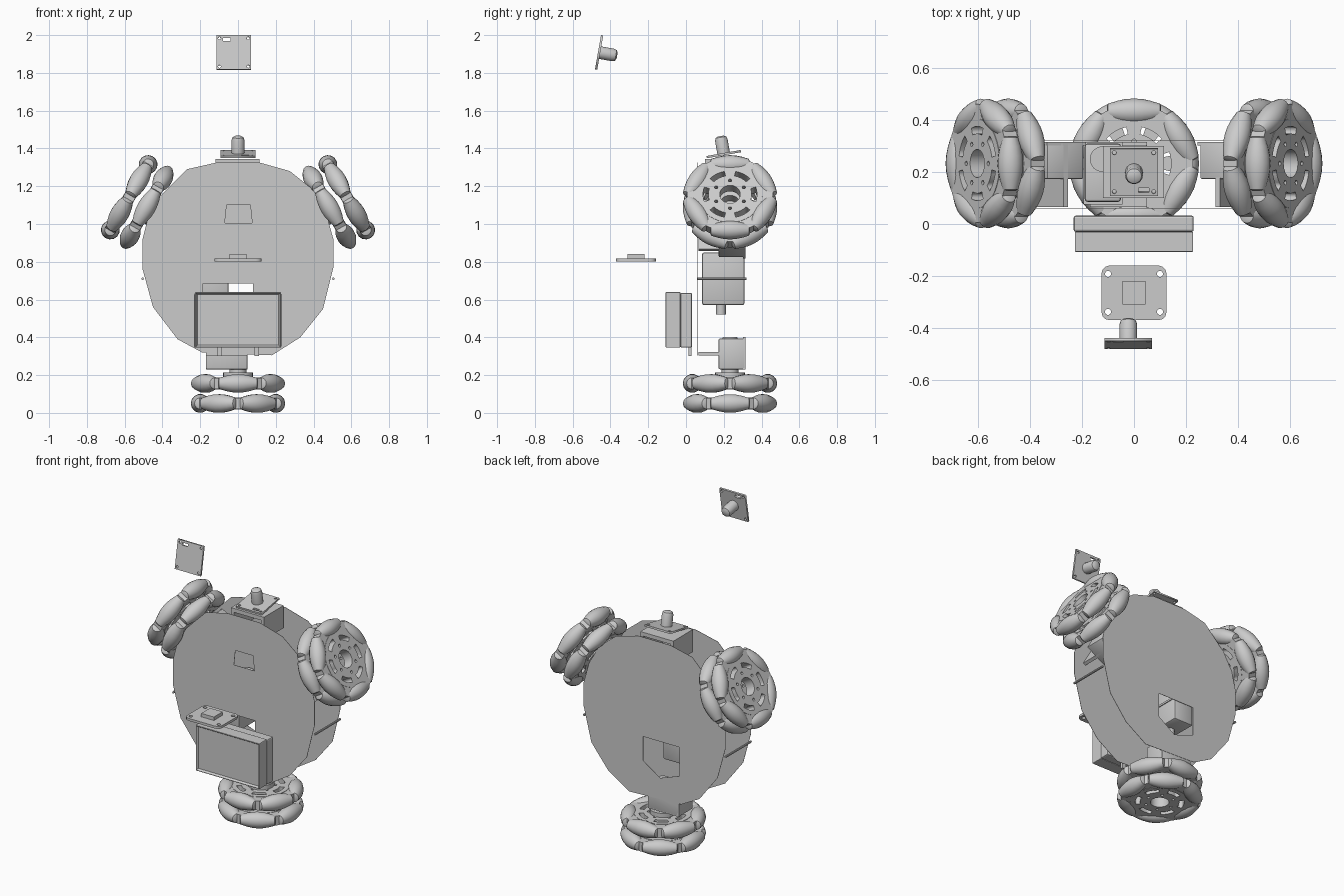
import bpy, bmesh
from math import pi, sin, cos, radians
from mathutils import Matrix, Vector

if "Cube" in bpy.data.objects:
    bpy.data.objects.remove(bpy.data.objects["Cube"])

T = lambda x, y, z: Matrix.Translation((x, y, z))
R = lambda deg, ax: Matrix.Rotation(radians(deg), 4, ax)
FRONT = R(90, 'X')                      # drawing plane xy -> xz


def finish(name, bm, m=Matrix(), smooth=True):
    bmesh.ops.recalc_face_normals(bm, faces=bm.faces)
    me = bpy.data.meshes.new(name)
    bm.to_mesh(me)
    bm.free()
    me.transform(m)
    ob = bpy.data.objects.new(name, me)
    bpy.context.collection.objects.link(ob)
    if smooth:
        bpy.ops.object.select_all(action='DESELECT')
        ob.select_set(True)
        bpy.context.view_layer.objects.active = ob
        bpy.ops.object.shade_smooth_by_angle(angle=radians(35))
    return ob


def add_box(bm, x0, x1, y0, y1, z0, z1, bevel=0.0):
    m = T((x0+x1)/2, (y0+y1)/2, (z0+z1)/2) @ Matrix.Diagonal((x1-x0, y1-y0, z1-z0, 1))
    vs = bmesh.ops.create_cube(bm, size=1, matrix=m)['verts']
    if bevel:
        es = list({e for v in vs for e in v.link_edges})
        bmesh.ops.bevel(bm, geom=es, offset=bevel, segments=2, profile=0.5, affect='EDGES')


def add_lathe(bm, profile, m=Matrix(), seg=16):
    """Closed solid of revolution about local z from (radius, z) points."""
    rings = [[bm.verts.new(m @ Vector((r*cos(2*pi*i/seg), r*sin(2*pi*i/seg), z)))
              for i in range(seg)] for r, z in profile]
    for a, b in zip(rings, rings[1:]):
        for i in range(seg):
            j = (i+1) % seg
            bm.faces.new((a[i], a[j], b[j], b[i]))
    bm.faces.new(rings[0][::-1])
    bm.faces.new(rings[-1])


def circle(x, y, r, n=12):
    return [(x+r*cos(2*pi*i/n), y+r*sin(2*pi*i/n)) for i in range(n)]


def rect(x0, x1, y0, y1):
    return [(x0, y0), (x1, y0), (x1, y1), (x0, y1)]


def rounded(x0, x1, y0, y1, r):
    pts = []
    for cx, cy, a in ((x1-r, y1-r, 0), (x0+r, y1-r, 90), (x0+r, y0+r, 180), (x1-r, y0+r, 270)):
        pts += [(cx+r*cos(radians(a+t)), cy+r*sin(radians(a+t))) for t in (0, 30, 60, 90)]
    return pts


def plate(name, loops, half, m=Matrix()):
    """Flat plate: first loop is the outline, the rest are holes."""
    cu = bpy.data.curves.new(name, 'CURVE')
    cu.dimensions, cu.fill_mode, cu.extrude = '2D', 'BOTH', half
    for pts in loops:
        s = cu.splines.new('POLY')
        s.points.add(len(pts)-1)
        for p, (x, y) in zip(s.points, pts):
            p.co = (x, y, 0, 1)
        s.use_cyclic_u = True
    tmp = bpy.data.objects.new(name, cu)
    bpy.context.collection.objects.link(tmp)
    dg = bpy.context.evaluated_depsgraph_get()
    me = bpy.data.meshes.new_from_object(tmp.evaluated_get(dg))
    bpy.data.objects.remove(tmp)
    bm = bmesh.new()
    bm.from_mesh(me)
    bmesh.ops.remove_doubles(bm, verts=bm.verts, dist=1e-5)
    bpy.data.meshes.remove(me)
    return finish(name, bm, m, False)


# chassis plates
outline = [(-.27, 1.29), (-.41, 1.15), (-.475, 1.04), (-.505, .92), (-.505, .76), (-.45, .56),
           (-.32, .39), (-.19, .32), (.18, .305), (.33, .4), (.45, .55), (.505, .77), (.505, .92),
           (.46, 1.08), (.40, 1.18), (.275, 1.28), (.115, 1.325), (-.115, 1.325)]
trap = [(-.07, 1.005), (.075, 1.005), (.065, 1.1), (-.06, 1.1)]
plate('front_plate', [outline, trap, rect(-.185, .08, .6, .685)], .001, T(0, .06, 0) @ FRONT)
plate('back_plate', [outline, [(-.18, .5), (-.04, .45), (.08, .53), (.08, .685), (-.18, .685)]],
      .001, T(0, .32, 0) @ FRONT)
for side, x in (('left', -.505), ('right', .505)):
    bm = bmesh.new()
    add_lathe(bm, [(.007, .06), (.007, .32)], T(x, 0, .71) @ R(-90, 'X'), 8)
    finish('spacer_' + side, bm)

# drive units: double-row roller wheel, coupling, gear motor and mounting bracket
hub_loops = [circle(0, 0, .172, 36), circle(0, 0, .055, 18)]
for k in range(6):
    a0, a1 = k*60+12, k*60+48
    arc = [radians(a0+(a1-a0)*i/4) for i in range(5)]
    hub_loops.append([(.143*cos(a), .143*sin(a)) for a in arc]
                     + [(.115*cos(a), .115*sin(a)) for a in arc[::-1]])
    hub_loops.append(circle(.085*cos(radians(k*60)), .085*sin(radians(k*60)), .009, 8))

barrel = [(.020, -.104), (.030, -.1), (.041, -.065), (.048, -.03), (.050, 0),
          (.048, .03), (.041, .065), (.030, .1), (.020, .104)]

for side, cx, cz, ang in (('bottom', 0, .103, 0), ('left', -.53, 1.115, 120), ('right', .53, 1.115, -120)):
    M = T(cx, .233, cz) @ R(ang, 'Y')
    rollers, forks = bmesh.new(), bmesh.new()
    for row, (h, phase) in enumerate(((-.053, 0), (.053, 30))):
        plate(f'{side}_wheel_hub_{row}', hub_loops, .032, M @ T(0, 0, h) @ R(phase, 'Z'))
        for k in range(6):
            spin = R(phase + 60*k, 'Z')
            add_lathe(rollers, barrel, spin @ T(.2, 0, h) @ R(90, 'X'), 14)
            # roller fork: a wedge between neighbouring rollers
            fm = R(phase + 60*k + 30, 'Z')
            wedge = [(.15, -.06), (.195, -.04), (.228, -.012), (.228, .012), (.195, .04), (.15, .06)]
            lo, hi = ([forks.verts.new(fm @ Vector((x, y, h+d))) for x, y in wedge] for d in (-.03, .03))
            forks.faces.new(lo[::-1])
            forks.faces.new(hi)
            for i in range(6):
                j = (i+1) % 6
                forks.faces.new((lo[i], lo[j], hi[j], hi[i]))
    finish(f'{side}_wheel_rollers', rollers, M)
    finish(f'{side}_wheel_forks', forks, M, False)

    bm = bmesh.new()
    add_lathe(bm, [(.08, .08), (.08, .112), (.045, .112), (.045, .128), (.025, .128), (.025, .15)], seg=20)
    finish(f'{side}_coupling', bm, M)
    bm = bmesh.new()
    add_box(bm, -.17, .05, -.06, .082, .128, .29, .006)
    add_lathe(bm, [(.045, .14), (.045, .28), (.038, .3)], T(-.06, 0, 0), 18)
    finish(f'{side}_gear_motor', bm, M)
    bm = bmesh.new()
    add_box(bm, -.17, .05, -.167, .082, .2, .22)
    add_box(bm, -.17, .05, .07, .082, .128, .3)
    finish(f'{side}_motor_bracket', bm, M, False)

# upright actuator between the plates
bm = bmesh.new()
add_box(bm, -.19, -.05, .085, .31, .57, .85, .012)
add_box(bm, -.195, -.045, .075, .315, .705, .717)
add_lathe(bm, [(.026, .52), (.026, .58)], T(-.12, .185, 0))
add_lathe(bm, [(.05, .84), (.05, .88)], T(-.12, .25, 0))
finish('actuator', bm)

# top camera mount
bm = bmesh.new()
add_box(bm, -.12, .115, .1, .3, 1.32, 1.345)
add_box(bm, -.12, -.1, .1, .3, 1.2, 1.33)
add_box(bm, .095, .115, .1, .3, 1.2, 1.33)
finish('camera_mount', bm, smooth=False)


def camera(name, m):
    """Square board with corner holes and a domed lens along local +z."""
    s, c = .092, .076
    holes = [circle(a*c, b*c, .008, 8) for a in (-1, 1) for b in (-1, 1)]
    plate(name + '_board', [rect(-s, s, -s, s)] + holes + [rect(-.058, -.018, .062, .078)], .006, m)
    bm = bmesh.new()
    add_lathe(bm, [(.034, 0), (.034, .075), (.029, .09), (.016, .097)], m, 18)
    finish(name + '_lens', bm)


camera('top_camera', T(0, .2, 1.37) @ R(10, 'X') @ R(180, 'Z'))
camera('spare_camera', T(-.022, -.46, 1.908) @ R(-100, 'X') @ R(180, 'Z') @ Matrix.Diagonal((-1, 1, 1, 1)))

# floating sensor plate
plate('sensor_plate', [rounded(-.125, .125, -.37, -.16, .03)]
      + [circle(a*.1, -.265+b*.073, .012, 10) for a in (-1, 1) for b in (-1, 1)], .008, T(0, 0, .81))
bm = bmesh.new()
add_box(bm, -.045, .045, -.31, -.22, .815, .84)
finish('sensor_chip', bm, smooth=False)

# display housing on the front
bm = bmesh.new()
add_box(bm, -.228, .228, -.108, -.03, .345, .64, .005)
add_box(bm, -.232, .23, -.03, .032, .345, .635, .008)
front = min((f for f in bm.faces), key=lambda f: f.calc_center_median().y)
bmesh.ops.inset_region(bm, faces=[front], thickness=.012)
bmesh.ops.translate(bm, verts=front.verts, vec=(0, .012, 0))
for x in (-.1, .1):
    add_box(bm, x-.012, x+.012, .012, .03, .3, .36)
finish('display_housing', bm, smooth=False)
